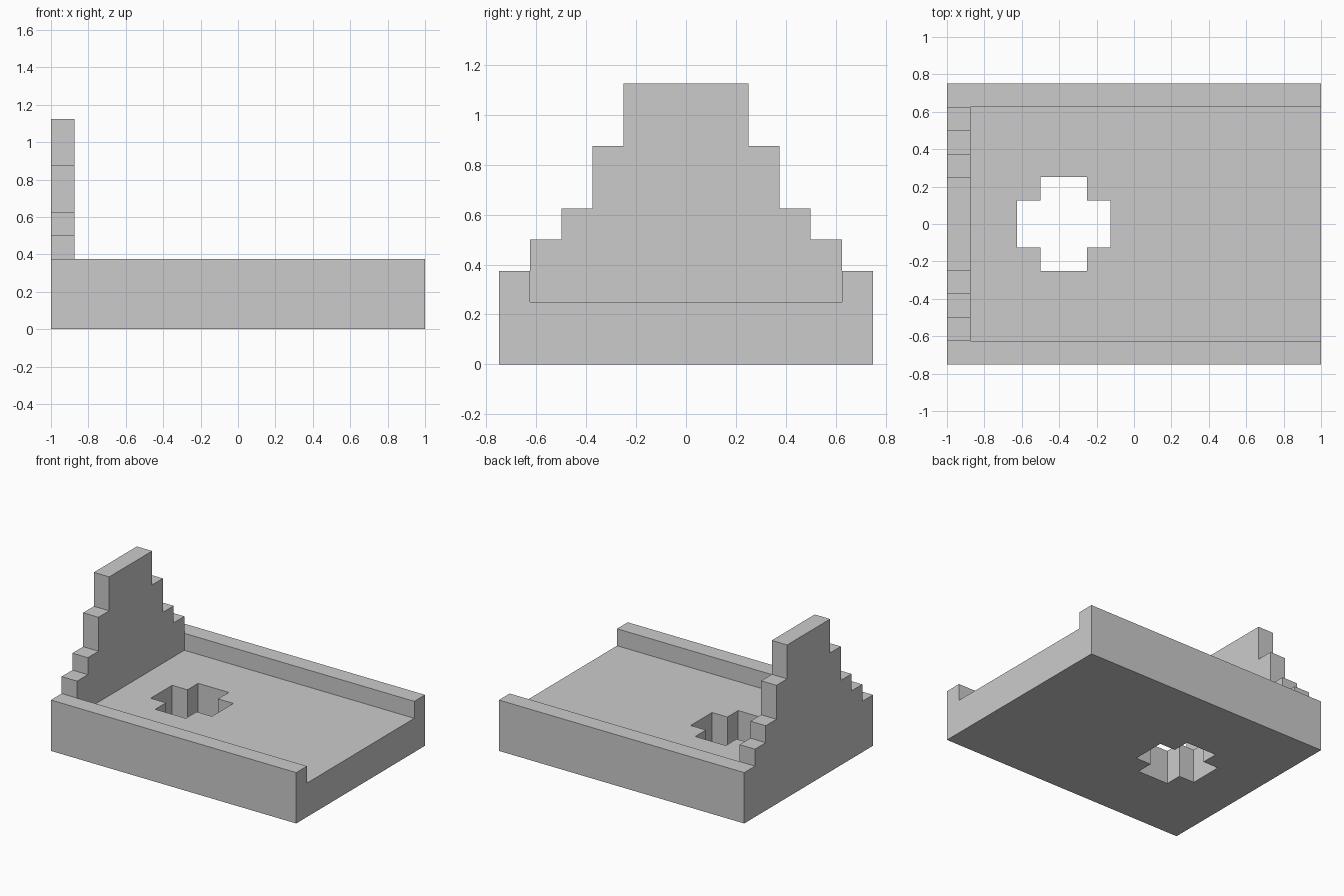
import bpy, bmesh
from mathutils import Vector

if "Cube" in bpy.data.objects:
    bpy.data.objects.remove(bpy.data.objects["Cube"])


def prism(name, outline, direction):
    """Extrude a closed 3D outline along a direction into a solid."""
    bm = bmesh.new()
    face = bm.faces.new([bm.verts.new(p) for p in outline])
    res = bmesh.ops.extrude_face_region(bm, geom=[face], use_keep_orig=True)
    verts = [g for g in res["geom"] if isinstance(g, bmesh.types.BMVert)]
    bmesh.ops.translate(bm, verts=verts, vec=Vector(direction))
    bmesh.ops.recalc_face_normals(bm, faces=bm.faces)
    mesh = bpy.data.meshes.new(name)
    bm.to_mesh(mesh)
    bm.free()
    obj = bpy.data.objects.new(name, mesh)
    bpy.context.collection.objects.link(obj)
    return obj


def mirrored(half):
    """Complete a half profile by mirroring its first coordinate."""
    return half + [(-a, b) for a, b in reversed(half)]


def boolean(obj, other, operation):
    """Apply a boolean and remove the helper object."""
    other.hide_render = True
    mod = obj.modifiers.new(operation.lower(), 'BOOLEAN')
    mod.operation, mod.solver, mod.object = operation, 'EXACT', other
    bpy.context.view_layer.objects.active = obj
    bpy.ops.object.modifier_apply(modifier=mod.name)
    bpy.data.objects.remove(other)


# Floor with a raised rail along each side
tray_half = [(0.75, 0), (0.75, 0.375), (0.625, 0.375), (0.625, 0.25)]
tray = prism("tray", [(-0.875, y, z) for y, z in mirrored(tray_half)], (1.875, 0, 0))

# Stepped end wall, reaching down to the ground
wall_half = [(0.75, 0)]
level = 0.375
for half_width, top in [(0.75, 0.375), (0.625, 0.5), (0.5, 0.625),
                        (0.375, 0.875), (0.25, 1.125)]:
    if half_width < 0.75:
        wall_half.append((half_width, level))
    wall_half.append((half_width, top))
    level = top
wall = prism("stepped_wall", [(-1, y, z) for y, z in mirrored(wall_half)], (0.125, 0, 0))
boolean(tray, wall, 'UNION')

# Cross-shaped hole through the floor
cross_half = [(0.125, -0.25), (0.125, -0.125), (0.25, -0.125),
              (0.25, 0.125), (0.125, 0.125), (0.125, 0.25)]
cutter = prism("cross_cutter", [(x - 0.375, y, -0.1) for x, y in mirrored(cross_half)],
               (0, 0, 0.5))
boolean(tray, cutter, 'DIFFERENCE')
tray.name = "tray_with_stepped_wall"
